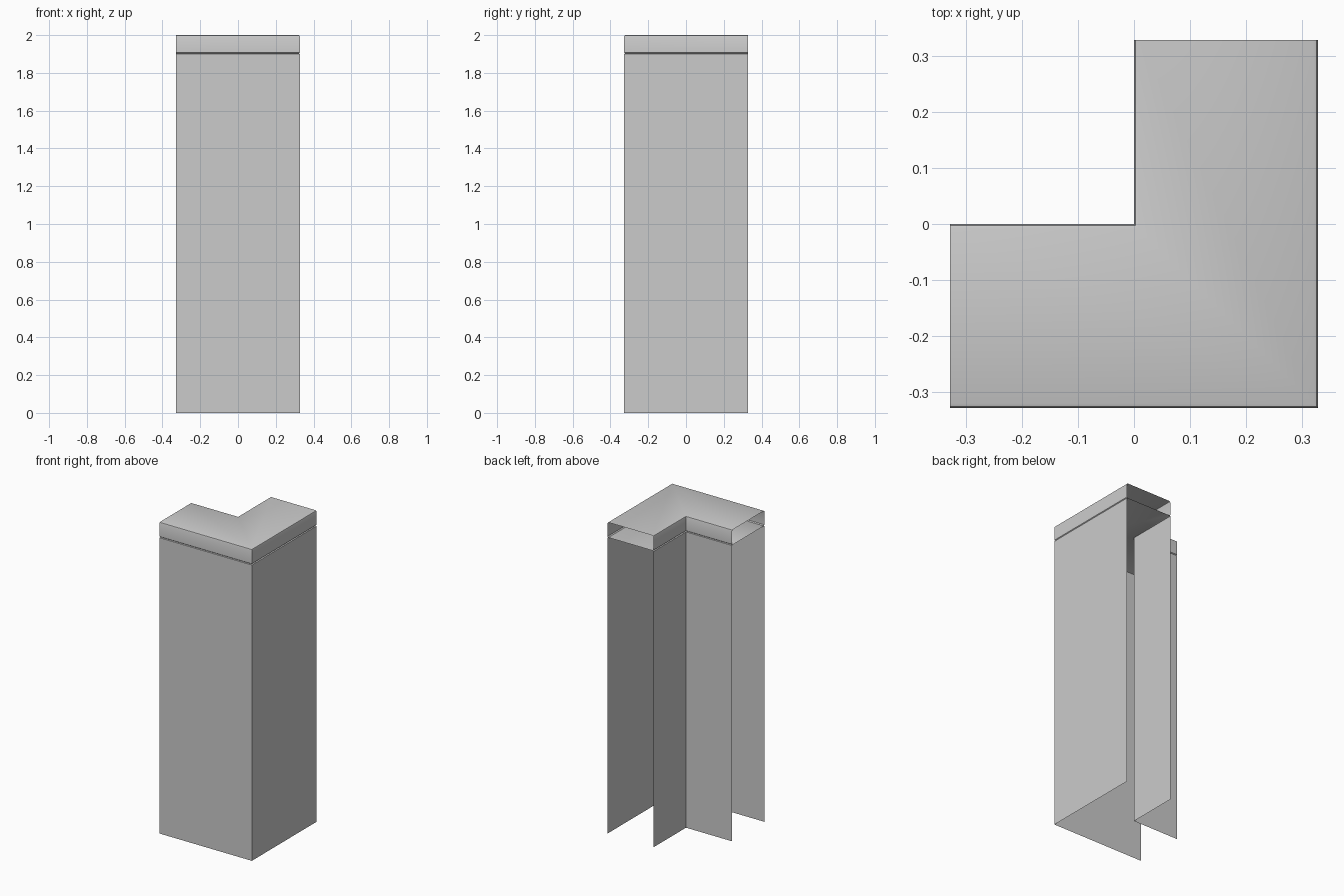
import bpy, bmesh, math

if "Cube" in bpy.data.objects:
    bpy.data.objects.remove(bpy.data.objects["Cube"])

A = 0.328   # half width of the L-shaped footprint


def l_ring(bm, d, z):
    """L outline inset by d on its walls; the two ends stay flush."""
    pts = [(-A, -A + d), (A - d, -A + d), (A - d, A),
           (d, A), (d, -d), (-A, -d)]
    return [bm.verts.new((x, y, z)) for x, y in pts]


def l_shell(name, profile):
    """Sweep a wall profile round the L, leaving ends and bottom open, and close the top."""
    bm = bmesh.new()
    rings = [l_ring(bm, d, z) for d, z in profile]
    for lo, hi in zip(rings, rings[1:]):
        for i in (0, 1, 3, 4):            # skip the two open ends
            bm.faces.new((lo[i], lo[i + 1], hi[i + 1], hi[i]))
    bm.faces.new(rings[-1])
    bm.normal_update()
    me = bpy.data.meshes.new(name)
    bm.to_mesh(me)
    bm.free()
    ob = bpy.data.objects.new(name, me)
    bpy.context.collection.objects.link(ob)
    bpy.context.view_layer.objects.active = ob
    ob.select_set(True)
    bpy.ops.object.shade_smooth_by_angle(angle=math.radians(40))
    ob.select_set(False)
    return ob


# Tall wall panels with the inner shelf on top
l_shell("corner_wall", [(0, 0), (0, 1.9), (0.006, 1.903)])

# Cap: short skirt above a thin groove, rounded upper edge, flat top
l_shell("wall_cap", [(0.006, 1.903), (0, 1.908), (0, 1.992),
                     (0.0025, 1.998), (0.008, 2.0)])
